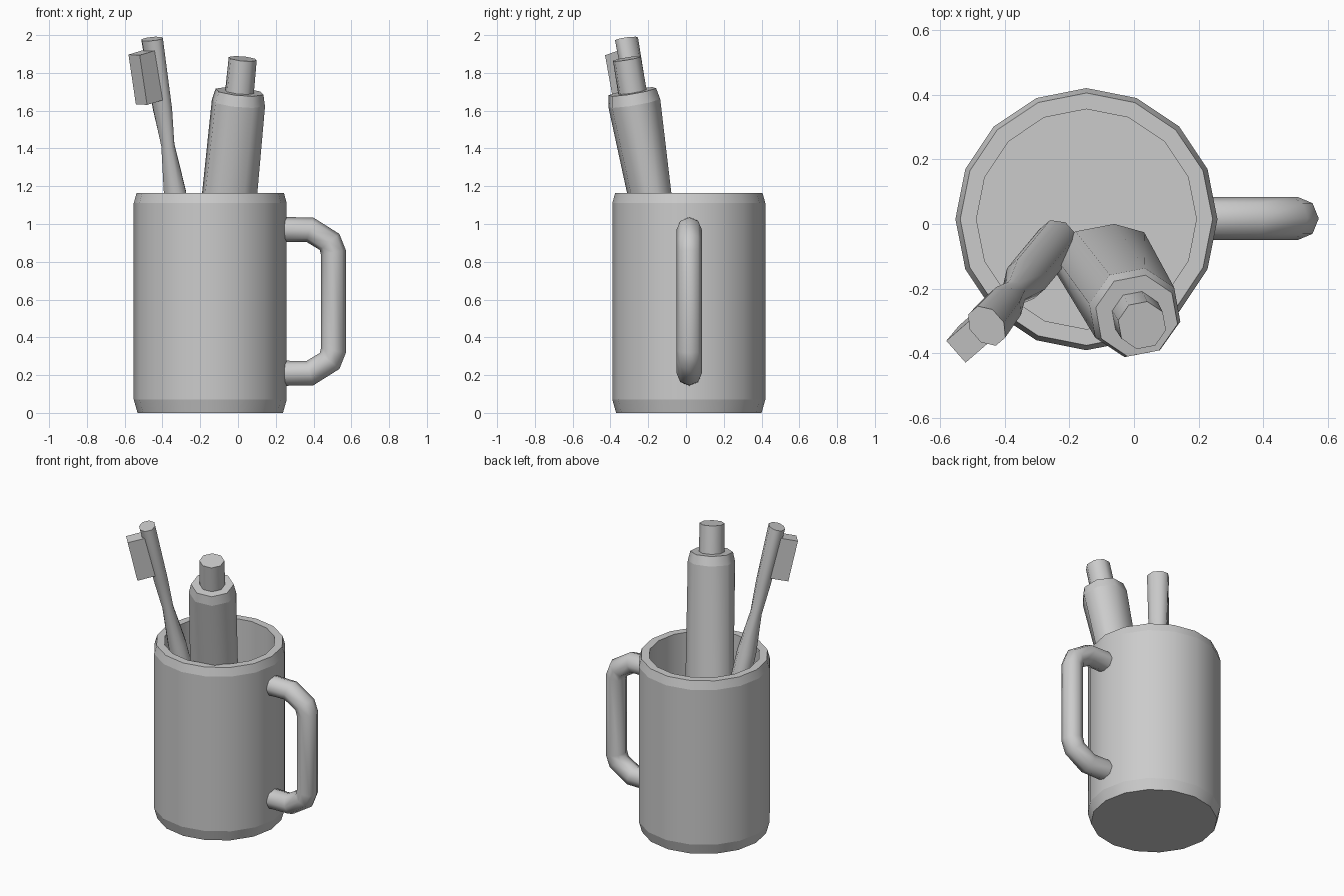
import bpy, bmesh
from math import cos, sin, pi
from mathutils import Vector, Matrix

if "Cube" in bpy.data.objects:
    bpy.data.objects.remove(bpy.data.objects["Cube"], do_unlink=True)

grey = bpy.data.materials.new("plain_grey")
grey.use_nodes = True
grey.diffuse_color = (0.6, 0.6, 0.6, 1)
grey.node_tree.nodes["Principled BSDF"].inputs["Base Color"].default_value = (0.6, 0.6, 0.6, 1)


def add_object(name, bm, frame=None):
    if frame:
        bm.transform(frame)
    bmesh.ops.recalc_face_normals(bm, faces=bm.faces)
    mesh = bpy.data.meshes.new(name)
    bm.to_mesh(mesh)
    bm.free()
    mesh.materials.append(grey)
    obj = bpy.data.objects.new(name, mesh)
    bpy.context.collection.objects.link(obj)
    return obj


def loft(name, rings, sides, frame, phase=0.0, sharp_rings=True):
    """Skin elliptical rings of (height, half width, half depth), with flat ends."""
    bm = bmesh.new()
    loops = []
    for z, w, d in rings:
        angles = [phase + 2 * pi * i / sides for i in range(sides)]
        loops.append([bm.verts.new((w * cos(a), d * sin(a), z)) for a in angles])
    for a, b in zip(loops, loops[1:]):
        for i in range(sides):
            j = (i + 1) % sides
            bm.faces.new((a[i], a[j], b[j], b[i])).smooth = True
    bm.faces.new(loops[0])
    bm.faces.new(loops[-1])
    for k, loop in enumerate(loops):
        if sharp_rings or k in (0, len(loops) - 1):
            for i in range(sides):
                bm.edges.get((loop[i], loop[(i + 1) % sides])).smooth = False
    return add_object(name, bm, frame)


def leaning_frame(start, end, width_dir):
    """Frame at start whose z points to end and whose x follows width_dir."""
    start, end = Vector(start), Vector(end)
    z = (end - start).normalized()
    x = Vector(width_dir)
    x = (x - z * x.dot(z)).normalized()
    y = z.cross(x)
    m = Matrix((x, y, z)).transposed().to_4x4()
    m.translation = start
    return m, (end - start).length


# Mug: outer wall, rim, inner wall and floor
mug_profile = [(0, 0.385), (0.07, 0.405), (1.11, 0.405), (1.165, 0.39), (1.165, 0.34), (0.08, 0.34)]
loft("mug", [(z, r, r) for z, r in mug_profile], 16, Matrix.Translation((-0.147, 0.015, 0)))

# Handle: round bar swept along a bent path
curve = bpy.data.curves.new("handle_path", "CURVE")
curve.dimensions = "3D"
curve.bevel_depth = 0.067
curve.bevel_resolution = 2
curve.use_fill_caps = True
upper = [(0.22, 0.97), (0.38, 0.97), (0.485, 0.905), (0.505, 0.85)]
path = upper + [(x, 1.18 - z) for x, z in reversed(upper)]
spline = curve.splines.new("POLY")
spline.points.add(len(path) - 1)
for p, (x, z) in zip(spline.points, path):
    p.co = (x, 0.017, z, 1)
spline.use_smooth = True
temp = bpy.data.objects.new("handle_path", curve)
bpy.context.collection.objects.link(temp)
bpy.context.view_layer.update()
mesh = bpy.data.meshes.new_from_object(temp.evaluated_get(bpy.context.evaluated_depsgraph_get()))
bpy.data.objects.remove(temp, do_unlink=True)
bm = bmesh.new()
bm.from_mesh(mesh)
bpy.data.meshes.remove(mesh)
add_object("handle", bm)

# Paste tube: flattened at its lower end, with a shoulder and a cap
frame, length = leaning_frame((-0.108, -0.083, 0.5), (0.025, -0.313, 1.875), (1, 0.18, 0))
body = [(0, 0.16, 0.08), (0.83, 0.145, 0.142), (0.873, 0.13, 0.13)]
loft("tube_body", [(t * length, w, d) for t, w, d in body], 8, frame, pi / 8)
loft("tube_cap", [(0.86 * length, 0.078, 0.078), (length, 0.076, 0.076)], 8, frame, pi / 8)

# Toothbrush: handle, thin neck and flattened head
frame, length = leaning_frame((-0.235, -0.05, 0.5), (-0.455, -0.315, 1.98), (0.65, -0.75, 0))
brush = [(0, 0.068, 0.06), (0.45, 0.068, 0.06), (0.62, 0.04, 0.036),
         (0.75, 0.062, 0.046), (1, 0.07, 0.052)]
loft("toothbrush", [(t * length, w, d) for t, w, d in brush], 8, frame, pi / 8, False)

# Bristle block on the head
bm = bmesh.new()
bmesh.ops.create_cube(bm, size=1)
bm.transform(Matrix.Translation((0, -0.08, 0.875 * length)) @ Matrix.Diagonal((0.09, 0.12, 0.27, 1)))
add_object("bristles", bm, frame)
